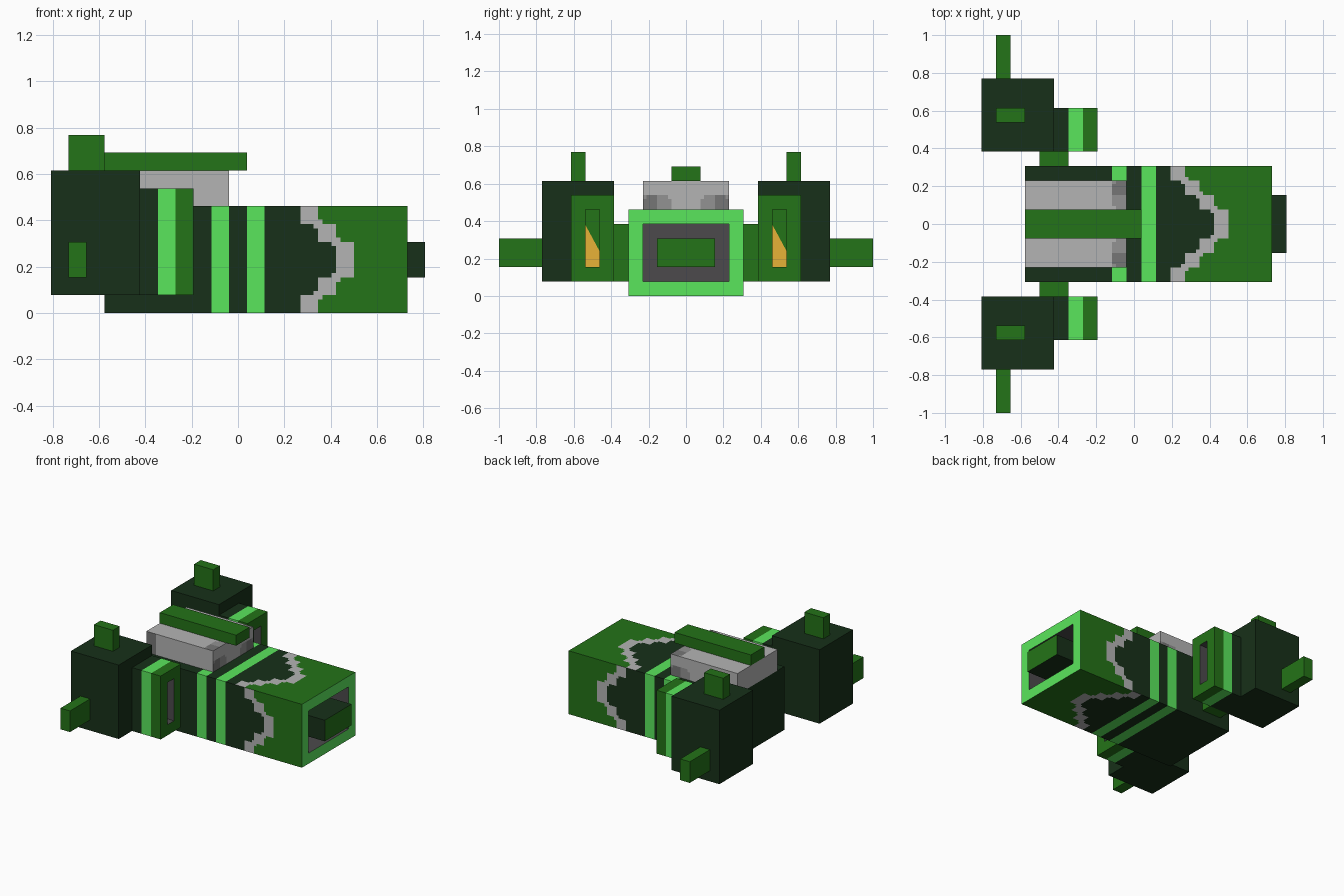
import bpy, bmesh
from itertools import product
from mathutils import Vector

if "Cube" in bpy.data.objects:
    bpy.data.objects.remove(bpy.data.objects["Cube"])

U = 1 / 13                      # one block of the model
ORIGIN = Vector((-10.5, 0, 0))  # block coordinates run from the rear end in x


def material(name, rgb):
    mat = bpy.data.materials.new(name)
    lin = [((c / 255 + 0.055) / 1.055) ** 2.4 for c in rgb]
    mat.diffuse_color = (*lin, 1)
    mat.use_nodes = True
    mat.node_tree.nodes["Principled BSDF"].inputs["Base Color"].default_value = mat.diffuse_color
    return mat


DARK, GREEN, LIME, GREY, MID, SOFT, CHARCOAL, ORANGE = range(8)
MATS = [material("dark green", (23, 48, 25)), material("leaf green", (36, 115, 24)),
        material("lime green", (90, 230, 92)), material("light grey", (180, 180, 180)),
        material("mid grey", (118, 118, 118)), material("soft grey", (146, 146, 146)),
        material("charcoal", (76, 74, 76)), material("orange", (236, 182, 56))]


def finish(name, bm):
    """Scale block coordinates to the scene and make the object."""
    for v in bm.verts:
        v.co = (v.co + ORIGIN) * U
    mesh = bpy.data.meshes.new(name)
    bm.to_mesh(mesh)
    bm.free()
    for m in MATS:
        mesh.materials.append(m)
    obj = bpy.data.objects.new(name, mesh)
    bpy.context.collection.objects.link(obj)
    return obj


def cells(lo, hi):
    return set(product(*(range(a, b) for a, b in zip(lo, hi))))


def block(name, lo, hi, paint, hole=None, fine=1):
    """Box of unit cells, minus an optional hole; paint(centre, normal) picks the colour."""
    solid = cells(lo, hi) - (cells(*hole) if hole else set())
    steps = [(k + 0.5) / fine - 0.5 for k in range(fine)]
    bm = bmesh.new()
    for cell in solid:
        for axis, side in product(range(3), (-1, 1)):
            n = Vector((0, 0, 0))
            n[axis] = side
            if tuple(int(c + d) for c, d in zip(cell, n)) in solid:
                continue
            a = Vector((0, 0, 0))
            a[(axis + 1) % 3] = 1
            b = n.cross(a)
            centre = Vector(cell) + Vector((0.5, 0.5, 0.5)) + n / 2
            for i, j in product(steps, steps):
                mid = centre + a * i + b * j
                p, q = a * 0.5 / fine, b * 0.5 / fine
                face = bm.faces.new([bm.verts.new(mid + o) for o in (-p - q, p - q, p + q, q - p)])
                face.material_index = paint(mid, n) if callable(paint) else paint
    bmesh.ops.remove_doubles(bm, verts=bm.verts, dist=0.001)
    bmesh.ops.dissolve_limit(bm, angle_limit=0.01, verts=bm.verts, edges=bm.edges,
                             delimit={'MATERIAL'})
    return finish(name, bm)


# Main body: striped, with a stepped grey band and a hollow front end
def paint_body(c, n):
    if c.x > 13 and abs(c.y) <= 3 and 1 <= c.z <= 5:
        return CHARCOAL
    if n.x > 0.5:
        return LIME
    if n.x < -0.5:
        return DARK
    if 9 < c.x < 10 or 11 < c.x < 12:
        return LIME
    off = abs(c.y) if abs(n.z) > 0.5 else abs(c.z - 3)
    start = 16 - int(off)
    # small fillets join the corners of neighbouring steps
    outermost = 3 if abs(n.z) > 0.5 else 2
    for corner in range(1, outermost + 1):
        if abs(off - corner) < 0.2 and abs(c.x - (17 - corner)) < 0.2:
            return GREY
    if c.x < start:
        return DARK
    return GREY if c.x < start + 1 else GREEN


block("body", (3, -4, 0), (20, 4, 6), paint_body, hole=((18, -3, 1), (20, 3, 5)), fine=4)
block("nozzle_core", (18, -2, 2), (21, 2, 4), lambda c, n: GREEN if n.x > 0.5 else DARK)


# Raised housing with darker rounded corner patches, and the rail on top
def patch(u, v):
    """Two-tone patch: u runs inward from the corner edge, v away from the seam."""
    if v > 1 or u > 2 or (u > 1.75 and v > 0.75):
        return GREY
    if u < 1 and not (u < 0.25 and v > 0.75):
        return MID
    return SOFT


def paint_housing(c, n):
    side = abs(c.y)
    if n.x > 0.5:
        return patch(3 - side, c.z - 6)
    if n.z > 0.5:
        return patch(3 - side, 10 - c.x) if side > 1 else GREY
    if n.y < -0.5 and c.x < 4:
        return MID
    if n.y > 0.5:
        return patch(10 - c.x, c.z - 6)
    return GREY


block("housing", (3, -3, 6), (10, 3, 8), paint_housing, fine=4)
block("rail", (3, -1, 8), (11, 1, 9), GREEN)


# Front section of each pod: bands along x and a recessed slot
def paint_pod_front(c, n):
    if n.x > 0.5:
        return GREEN
    if c.x > 6 and 6 <= abs(c.y) <= 7 and 2 <= c.z <= 6:
        return CHARCOAL
    return (DARK, LIME, GREEN)[int(c.x) - 5]


for side, s in (("left", 1), ("right", -1)):
    def pod_part(name, x, y, z, paint, hole_y=None):
        y0, y1 = sorted((s * y[0], s * y[1]))
        hole = None
        if hole_y:
            h0, h1 = sorted((s * hole_y[0], s * hole_y[1]))
            hole = ((6, h0, 2), (8, h1, 6))
        block(f"{side}_{name}", (x[0], y0, z[0]), (x[1], y1, z[1]), paint, hole)

    pod_part("pod", (0, 5), (5, 10), (1, 8), DARK)
    pod_part("pod_front", (5, 8), (5, 8), (1, 7), paint_pod_front, hole_y=(6, 7))
    pod_part("connector", (4, 6), (4, 5), (1, 5), GREEN)
    pod_part("top_pin", (1, 3), (7, 8), (8, 10), GREEN)
    pod_part("side_pin", (1, 2), (10, 13), (2, 4), GREEN)

    # Slanted orange plate at the back of the slot
    y0 = 6 if s > 0 else -7
    bm = bmesh.new()
    face = bm.faces.new([bm.verts.new((6.05, y0 + y, z))
                         for y, z in ((0, 2), (1, 2), (1, 3.1), (0, 4.95))])
    face.material_index = ORANGE
    finish(f"{side}_slot_light", bm)
